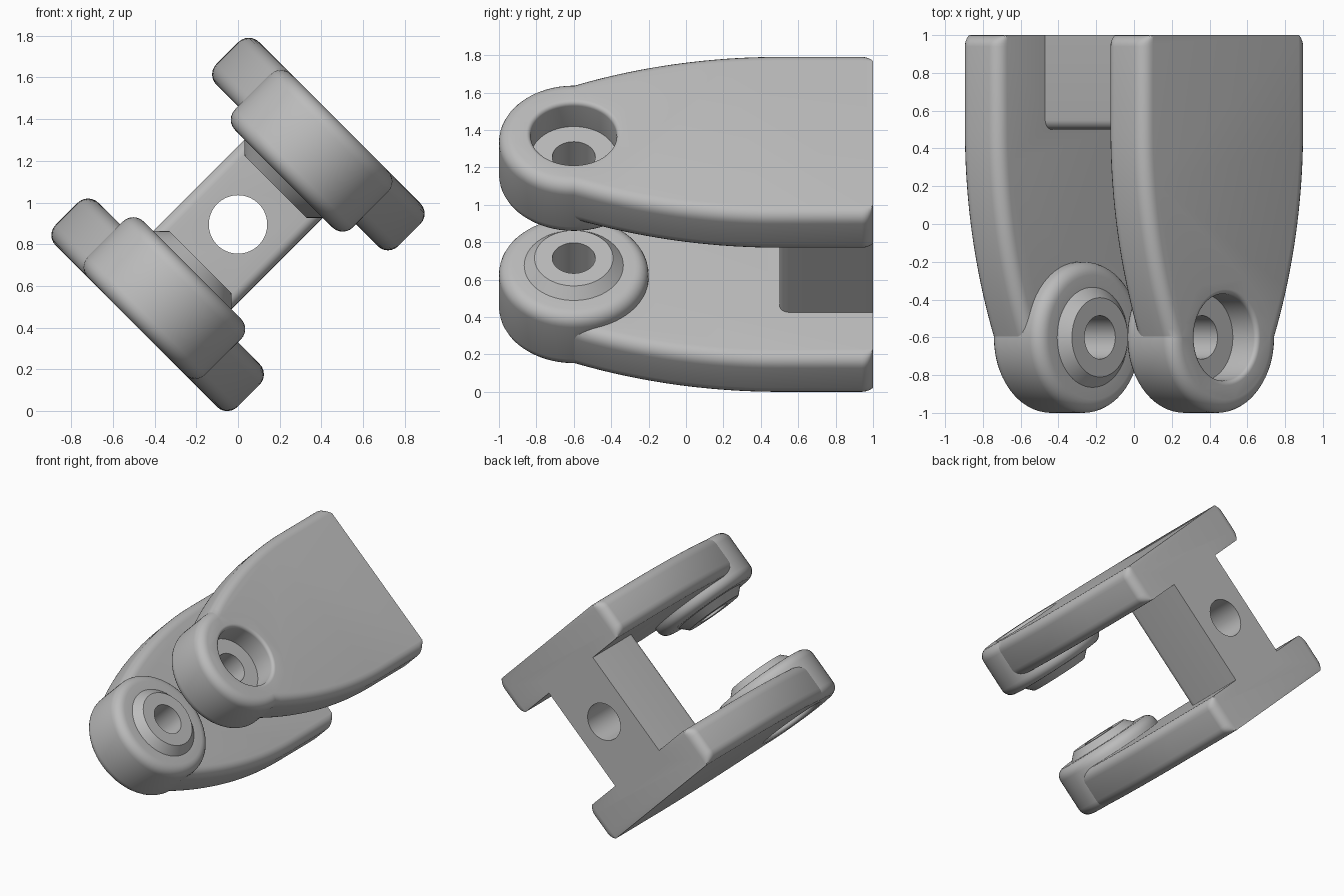
import bpy, bmesh
from math import sin, cos, pi, radians, sqrt

cube = bpy.data.objects.get("Cube")
if cube:
    bpy.data.objects.remove(cube, do_unlink=True)

# Local axes: x runs between the arms, y is front to back, z is across an arm
OUTER, INNER, FILLET = 0.69, 0.40, 0.07
PIVOT_Y, BOSS_R, HALF_W = -0.6, 0.40, 0.617
STEPS, SIDES = 6, 64

metal = bpy.data.materials.new("mid_grey")
metal.use_nodes = True
grey = (0.5, 0.5, 0.5, 1)
metal.diffuse_color = grey
metal.node_tree.nodes["Principled BSDF"].inputs["Base Color"].default_value = grey


def loft(name, loops):
    """Closed solid through a list of equal-length point loops."""
    bm = bmesh.new()
    rings = [[bm.verts.new(p) for p in loop] for loop in loops]
    for a, b in zip(rings, rings[1:]):
        for i in range(len(a)):
            j = (i + 1) % len(a)
            bm.faces.new((a[i], a[j], b[j], b[i]))
    bm.faces.new(rings[0])
    bm.faces.new(rings[-1])
    bmesh.ops.recalc_face_normals(bm, faces=bm.faces)
    mesh = bpy.data.meshes.new(name)
    bm.to_mesh(mesh)
    bm.free()
    mesh.materials.append(metal)
    obj = bpy.data.objects.new(name, mesh)
    bpy.context.scene.collection.objects.link(obj)
    return obj


def lathe(name, profile):
    """Turn (x, radius) points around the pivot axis."""
    turn = [2 * pi * i / SIDES for i in range(SIDES)]
    return loft(name, [[(x, PIVOT_Y + r * cos(t), r * sin(t)) for t in turn]
                       for x, r in profile])


def boolean(obj, other, operation):
    mod = obj.modifiers.new(operation.lower(), "BOOLEAN")
    mod.object, mod.operation, mod.solver = other, operation, "EXACT"
    other.hide_render = True


quarter = [i * pi / 2 / STEPS for i in range(STEPS + 1)]


# Arm plate: straight at the back, bowed sides tapering to the pivot
def arm_outline(x, inset):
    bow_start, end_w = 0.5, BOSS_R - 0.002
    drop, run = HALF_W - end_w, bow_start - PIVOT_Y
    radius = (run ** 2 + drop ** 2) / (2 * drop)
    side = []
    for i in range(25):
        y = PIVOT_Y + run * i / 24
        sag = radius - sqrt(radius ** 2 - (bow_start - y) ** 2)
        side.append((y, HALF_W - sag - inset))
    corner = 0.06
    depth = FILLET - inset + 0.002
    for t in quarter:
        side.append((1 - corner + corner * sin(t),
                     HALF_W - inset - depth * (1 - cos(t))))
    return ([(x, y, z) for y, z in side] +
            [(x, y, -z) for y, z in reversed(side)])


def rounded(t):
    return FILLET * (1 - cos(t)), FILLET * (1 - sin(t))


layers = []
for t in quarter:
    dx, inset = rounded(t)
    layers.append(arm_outline(INNER + dx, inset))
for t in reversed(quarter):
    dx, inset = rounded(t)
    layers.append(arm_outline(OUTER - dx, inset))
arm = loft("arm", layers)

# Pivot boss with rounded rims and a conical inner collar
collar = [(0.255, 0.21), (0.31, 0.265)]
inner_rim = [(0.31 + dx, BOSS_R - d) for dx, d in map(rounded, quarter)]
outer_rim = [(OUTER - dx, BOSS_R - d) for dx, d in map(rounded, reversed(quarter))]
boss = lathe("pivot_boss", collar + inner_rim + outer_rim)
boolean(arm, boss, "UNION")

# Pivot bore with a counterbore and softened mouth
lip = 0.025
mouth = [(OUTER - lip + lip * sin(t), 0.23 + lip * (1 - cos(t))) for t in quarter]
bore = lathe("bore_cutter", [(0.2, 0.115), (0.51, 0.115), (0.51, 0.23)]
             + mouth + [(0.75, 0.23 + lip)])
boolean(arm, bore, "DIFFERENCE")
arm.modifiers.new("mirror", "MIRROR").use_mirror_merge = False

# Cross web joining the arms, with rounded front edges
soft, web_w, web_y = 0.05, 0.265, 0.5
half = [(1, web_w)] + [(web_y + soft * (1 - sin(t)), web_w - soft * (1 - cos(t)))
                       for t in quarter]
section = half + [(y, -z) for y, z in reversed(half)]
bracket = loft("fork_bracket", [[(x, y, z) for y, z in section]
                                for x in (-0.5, 0.5)])
boolean(bracket, arm, "UNION")

# Mounting hole through the web
ring = [2 * pi * i / SIDES for i in range(SIDES)]
hole = loft("hole_cutter", [[(0.14 * cos(t), y, 0.14 * sin(t)) for t in ring]
                            for y in (0.3, 1.2)])
boolean(bracket, hole, "DIFFERENCE")

# Bake the joined solid and drop the helpers
graph = bpy.context.evaluated_depsgraph_get()
graph.update()
solid = bpy.data.meshes.new_from_object(bracket.evaluated_get(graph))
bracket.modifiers.clear()
bracket.data = solid
solid.materials.clear()
solid.materials.append(metal)
for poly in solid.polygons:
    poly.material_index = 0
for helper in (arm, boss, bore, hole):
    bpy.data.objects.remove(helper, do_unlink=True)

# Tilt the fork by 45 degrees and stand it on the ground
bracket.rotation_euler = (0, radians(-45), 0)
bracket.location = (0, 0, 0.895)
bpy.ops.object.select_all(action="DESELECT")
bracket.select_set(True)
bpy.context.view_layer.objects.active = bracket
bpy.ops.object.shade_smooth_by_angle(angle=radians(20))
